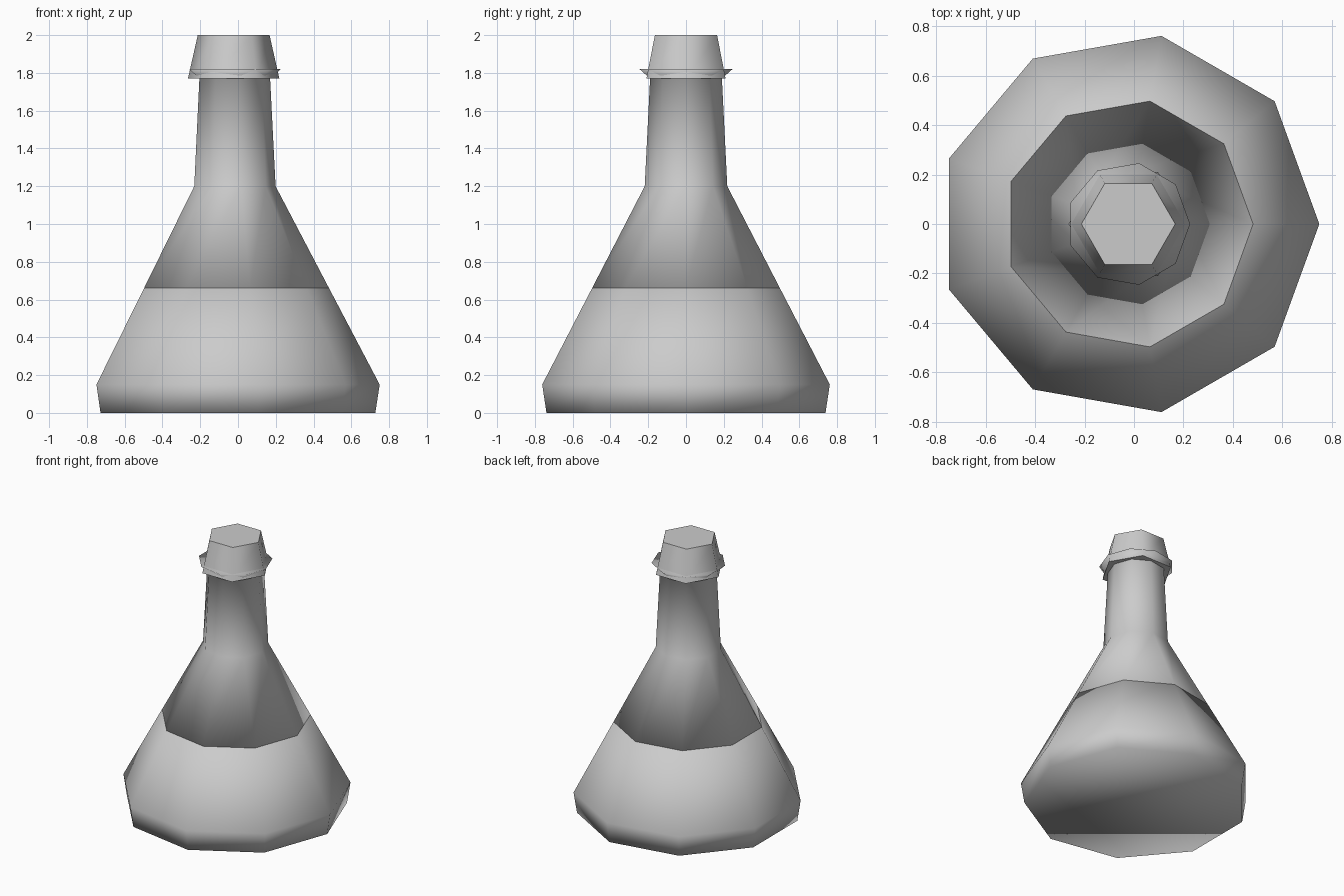
import bpy
import bmesh
from math import cos, sin, tau, radians

cube = bpy.data.objects.get("Cube")
if cube:
    bpy.data.objects.remove(cube, do_unlink=True)

AXIS_X = -0.023  # odd-sided rings sit slightly off the bounding-box centre

grey = bpy.data.materials.new("plain grey")
grey.use_nodes = True
colour = (0.6, 0.6, 0.6, 1)
grey.diffuse_color = colour
grey.node_tree.nodes["Principled BSDF"].inputs["Base Color"].default_value = colour


def turned(name, sides, profile):
    """Capped solid of stacked rings; profile is (radius, height) from the bottom up."""
    bm = bmesh.new()
    rings = [[bm.verts.new((AXIS_X + r * cos(tau * i / sides), r * sin(tau * i / sides), z))
              for i in range(sides)] for r, z in profile]
    for low, high in zip(rings, rings[1:]):
        for i in range(sides):
            j = (i + 1) % sides
            bm.faces.new((low[i], low[j], high[j], high[i]))
    bm.faces.new(reversed(rings[0]))
    bm.faces.new(rings[-1])
    for face in bm.faces:
        face.smooth = True
    mesh = bpy.data.meshes.new(name)
    bm.to_mesh(mesh)
    bm.free()
    mesh.materials.append(grey)
    obj = bpy.data.objects.new(name, mesh)
    bpy.context.collection.objects.link(obj)
    return obj


# Filled lower part of the flask
turned("flask_liquid", 9, [(0.75, 0), (0.773, 0.15), (0.505, 0.66)])

# Upper flask with neck and flared lip
turned("flask_neck", 9, [(0.505, 0.66), (0.222, 1.2), (0.193, 1.77), (0.25, 1.82)])

# Six-sided tapered stopper with crisp ends
stopper = turned("stopper", 6, [(0.242, 1.77), (0.19, 2.0)])
bpy.ops.object.select_all(action='DESELECT')
stopper.select_set(True)
bpy.context.view_layer.objects.active = stopper
bpy.ops.object.shade_smooth_by_angle(angle=radians(65))
